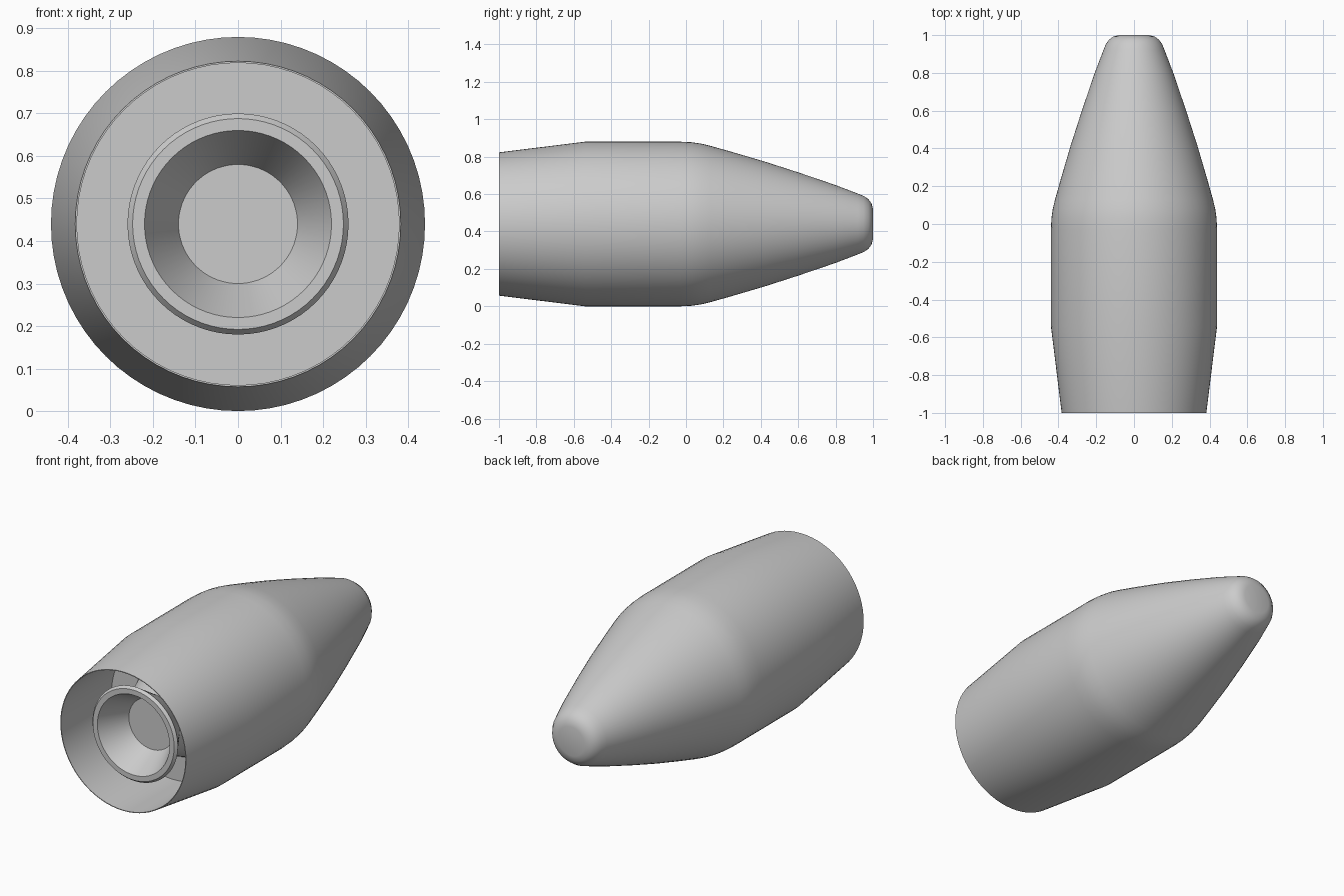
import bpy
import bmesh
from math import pi, radians
from mathutils import Matrix, Vector

cube = bpy.data.objects.get("Cube")
if cube:
    bpy.data.objects.remove(cube, do_unlink=True)

RADIUS = 0.44
SEGMENTS = 72

grey = bpy.data.materials.new("plain grey")
grey.use_nodes = True
grey.diffuse_color = (0.6, 0.6, 0.6, 1)
grey.node_tree.nodes["Principled BSDF"].inputs["Base Color"].default_value = grey.diffuse_color


def lathe(name, profile):
    """Turn a (radius, y) profile around the long axis."""
    bm = bmesh.new()
    verts = [bm.verts.new((0, y, r)) for r, y in profile]
    edges = [bm.edges.new(pair) for pair in zip(verts, verts[1:])]
    bmesh.ops.spin(bm, geom=verts + edges, cent=(0, 0, 0), axis=(0, 1, 0),
                   angle=2 * pi, steps=SEGMENTS, use_duplicate=False)
    bmesh.ops.remove_doubles(bm, verts=bm.verts, dist=0.0005)
    bmesh.ops.recalc_face_normals(bm, faces=bm.faces)
    mesh = bpy.data.meshes.new(name)
    bm.to_mesh(mesh)
    bm.free()
    mesh.materials.append(grey)
    obj = bpy.data.objects.new(name, mesh)
    obj.location.z = RADIUS
    bpy.context.collection.objects.link(obj)
    bpy.ops.object.select_all(action='DESELECT')
    obj.select_set(True)
    bpy.context.view_layer.objects.active = obj
    bpy.ops.object.shade_smooth_by_angle(angle=radians(30))
    return obj


# Tapered hull with rounded nose, thin rear rim and hollow tail
tail_recess = [(0, -0.56), (0.379, -0.56), (0.379, -1), (0.383, -1)]
body = [(RADIUS, -0.54), (RADIUS, -0.03), (0.437, 0.03), (0.43, 0.08), (0.418, 0.13)]
ogive = [(0.387, 0.24), (0.334, 0.42), (0.276, 0.6), (0.208, 0.8), (0.162, 0.92)]
nose = [(0.15, 0.95), (0.133, 0.975), (0.11, 0.992), (0.08, 1), (0, 1)]
lathe("hull", tail_recess + body + ogive + nose)

# Flared nozzle with a bevelled lip, narrow throat and widening base
bell = [(0, -0.75), (0.14, -0.75), (0.22, -0.91), (0.248, -0.91), (0.26, -0.895)]
throat = [(0.17, -0.75), (0.245, -0.56), (0, -0.55)]
lathe("nozzle", bell + throat)
